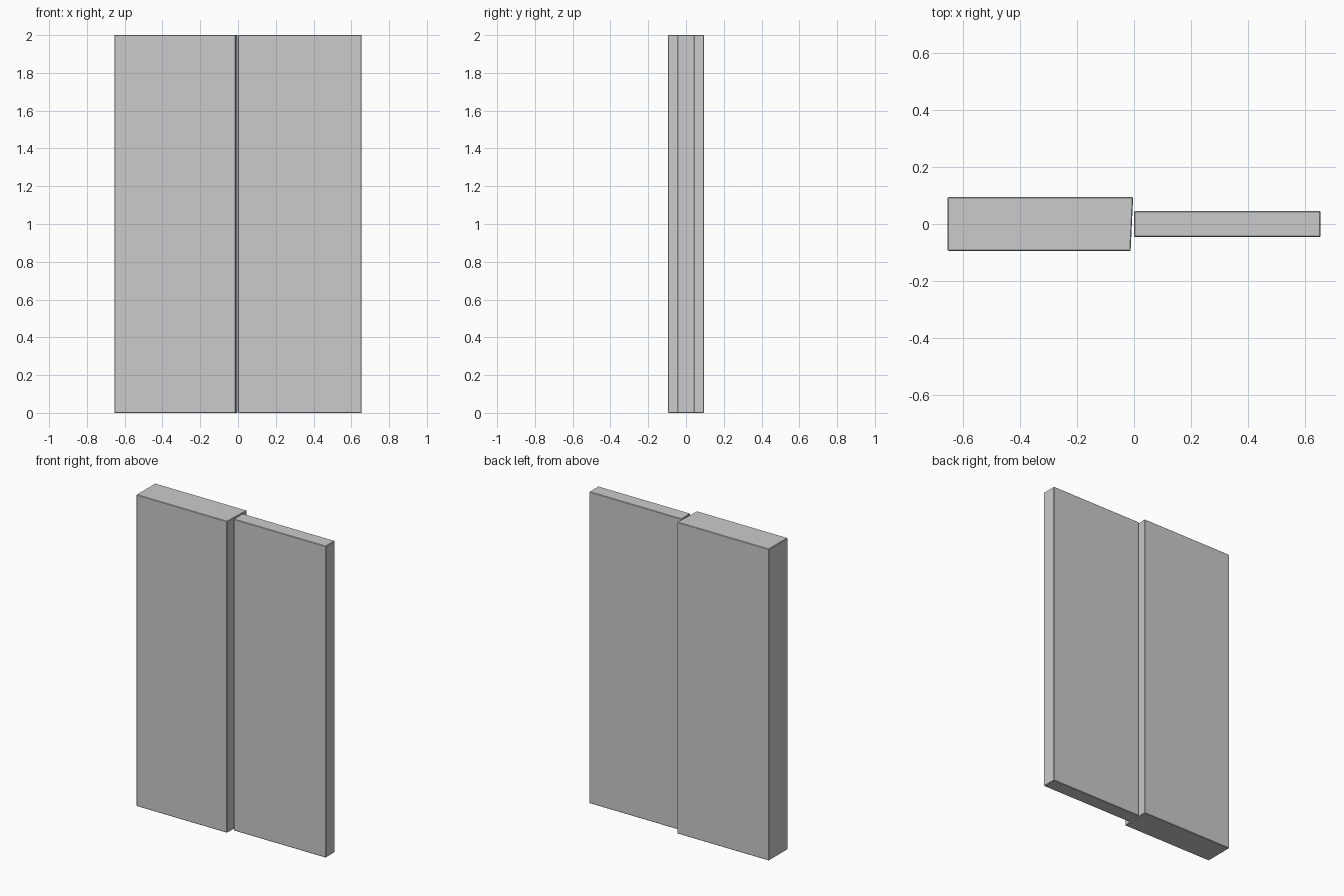
import bpy, bmesh

if "Cube" in bpy.data.objects:
    bpy.data.objects.remove(bpy.data.objects["Cube"])

HEIGHT = 2.0


def panel(name, outline, bevel=0.003):
    """Extrude a plan outline to full height and soften its edges."""
    bm = bmesh.new()
    base = bm.faces.new([bm.verts.new((x, y, 0)) for x, y in outline])
    top = bmesh.ops.extrude_face_region(bm, geom=[base])
    moved = [v for v in top["geom"] if isinstance(v, bmesh.types.BMVert)]
    bmesh.ops.translate(bm, verts=moved, vec=(0, 0, HEIGHT))
    bmesh.ops.recalc_face_normals(bm, faces=bm.faces)
    bmesh.ops.bevel(bm, geom=bm.edges[:], offset=bevel, segments=1,
                    affect='EDGES')
    mesh = bpy.data.meshes.new(name)
    bm.to_mesh(mesh)
    bm.free()
    obj = bpy.data.objects.new(name, mesh)
    bpy.context.collection.objects.link(obj)
    return obj


# Thick left panel, its inner edge slightly slanted
panel("thick_panel", [(-0.655, -0.095), (-0.012, -0.095),
                      (-0.003, 0.095), (-0.655, 0.095)])

# Thin right panel
panel("thin_panel", [(0.0, -0.046), (0.655, -0.046),
                     (0.655, 0.046), (0.0, 0.046)])
